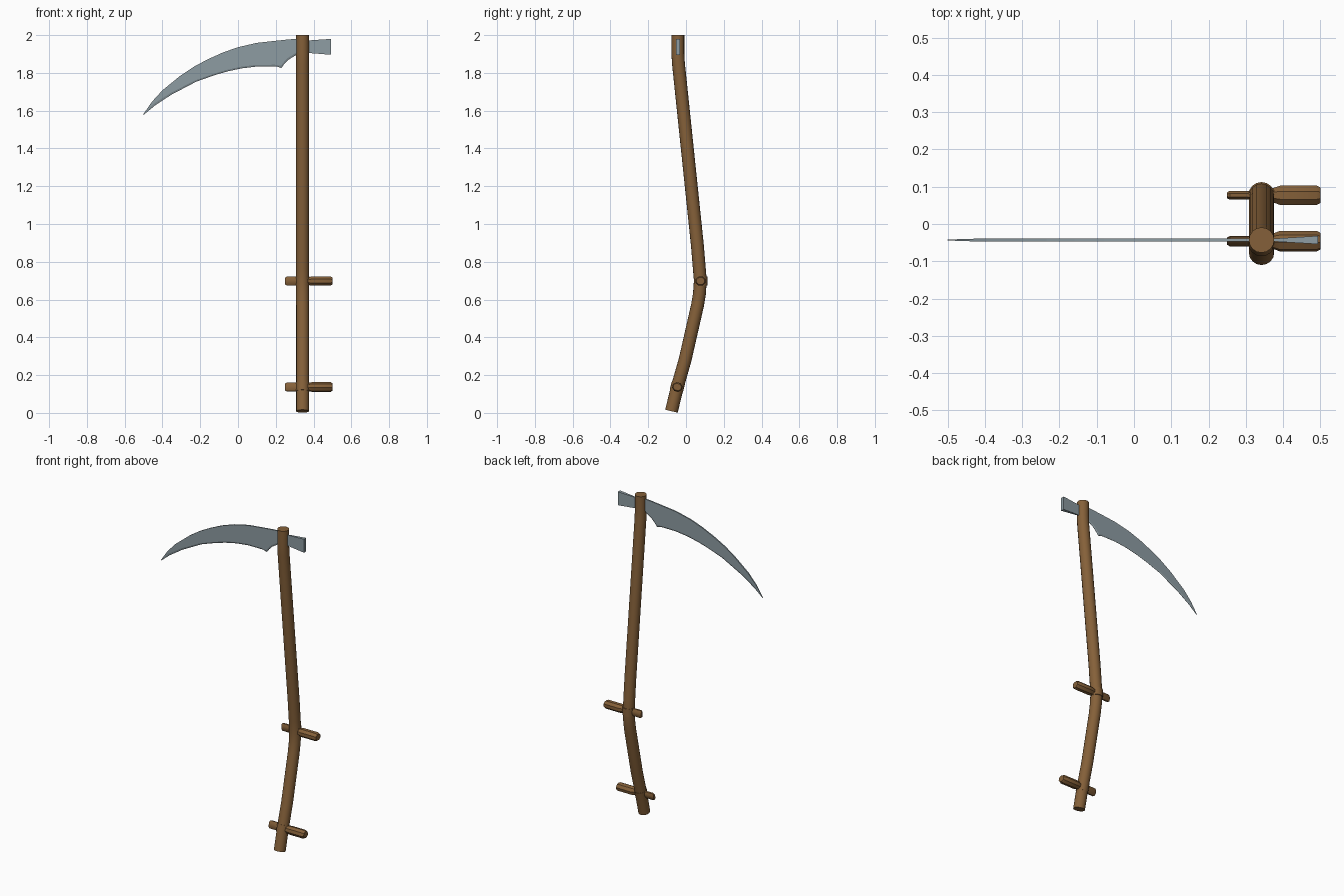
import bpy, bmesh, math
from mathutils import Vector

if "Cube" in bpy.data.objects:
    bpy.data.objects.remove(bpy.data.objects["Cube"])


def material(name, col):
    m = bpy.data.materials.new(name)
    m.diffuse_color = (*col, 1)
    m.use_nodes = True
    m.node_tree.nodes["Principled BSDF"].inputs["Base Color"].default_value = m.diffuse_color
    return m


wood = material("brown wood", (0.235, 0.118, 0.041))
steel = material("blue grey steel", (0.27, 0.335, 0.365))


def loft(name, rings, mat, smooth=None):
    """Skin a list of equal-length point rings and cap both ends."""
    bm = bmesh.new()
    vs = [[bm.verts.new(p) for p in r] for r in rings]
    n = len(rings[0])
    for a, b in zip(vs, vs[1:]):
        for i in range(n):
            j = (i + 1) % n
            bm.faces.new((a[i], a[j], b[j], b[i]))
    bm.faces.new(vs[0])
    bm.faces.new(vs[-1])
    bmesh.ops.recalc_face_normals(bm, faces=bm.faces)
    me = bpy.data.meshes.new(name)
    bm.to_mesh(me)
    bm.free()
    me.materials.append(mat)
    ob = bpy.data.objects.new(name, me)
    bpy.context.collection.objects.link(ob)
    if smooth:
        bpy.context.view_layer.objects.active = ob
        ob.select_set(True)
        bpy.ops.object.shade_smooth_by_angle(angle=math.radians(smooth))
        ob.select_set(False)
    return ob


SX = 0.342  # shaft position in x


def tube_rings(path, r, sides=16):
    """Circles square to a path given as (y, z) points."""
    pts = [Vector(p) for p in path]
    rings = []
    for i, p in enumerate(pts):
        t = (pts[min(i + 1, len(pts) - 1)] - pts[max(i - 1, 0)]).normalized()
        ring = []
        for k in range(sides):
            a = 2 * math.pi * k / sides
            c, s = r * math.cos(a), r * math.sin(a)
            ring.append((SX + c, p.x + s * t.y, p.y - s * t.x))
        rings.append(ring)
    return rings


# bent wooden shaft
shaft = [(-0.077, 0.009), (-0.046, 0.137), (-0.005, 0.28), (0.061, 0.57),
         (0.071, 0.63), (0.076, 0.70), (0.070, 0.77), (0.060, 0.89),
         (-0.040, 1.85), (-0.043, 1.90), (-0.043, 2.0)]
loft("shaft", tube_rings(shaft, 0.034), wood, 40)

# two crossways grips, each with a flat peg end and a collar round the shaft
STATIONS = [(0.25, 0.008, 0.018), (0.257, 0.012, 0.023), (0.33, 0.012, 0.023),
            (0.375, 0.020, 0.021), (0.392, 0.026, 0.024), (0.49, 0.026, 0.024),
            (0.50, 0.021, 0.018)]
for label, y, z, tilt in (("upper", 0.077, 0.698, 0.0), ("lower", -0.046, 0.137, 0.26)):
    ct, st = math.cos(tilt), math.sin(tilt)
    rings = []
    for x, hy, hz in STATIONS:
        ring = []
        for k in range(8):
            a = math.pi * (k + 0.5) / 4
            u, w = 1.08 * hy * math.cos(a), 1.08 * hz * math.sin(a)
            ring.append((x, y + u * ct + w * st, z - u * st + w * ct))
        rings.append(ring)
    loft(label + "_grip", rings, wood, 35)
    d = 0.024
    loft(label + "_collar",
         tube_rings([(y - d * st, z - d * ct), (y + d * st, z + d * ct)], 0.0355), wood, 40)

# curved blade: back edge and cutting edge points (x, z) with half thickness
BY = -0.043
blade = [((-0.500, 1.583), (-0.499, 1.578), 0.001),
         ((-0.455, 1.648), (-0.440, 1.627), 0.003),
         ((-0.400, 1.708), (-0.352, 1.685), 0.004),
         ((-0.304, 1.786), (-0.220, 1.754), 0.004),
         ((-0.235, 1.832), (-0.124, 1.788), 0.004),
         ((-0.160, 1.872), (-0.055, 1.808), 0.004),
         ((-0.080, 1.908), (0.020, 1.824), 0.004),
         ((0.000, 1.936), (0.103, 1.834), 0.004),
         ((0.100, 1.959), (0.204, 1.834), 0.004),
         ((0.200, 1.970), (0.230, 1.826), 0.004),
         ((0.240, 1.974), (0.244, 1.846), 0.004),
         ((0.265, 1.977), (0.265, 1.868), 0.004),
         ((0.310, 1.980), (0.310, 1.896), 0.004),
         ((0.345, 1.975), (0.345, 1.904), 0.004)]
rings = []
for top, low, h in blade:
    t, e = Vector(top), Vector(low)
    m = e.lerp(t, min(0.4, 0.012 / (t - e).length))  # start of the ground bevel
    rings.append([(t.x, BY - h, t.y), (m.x, BY - h, m.y), (e.x, BY - 0.0005, e.y),
                  (e.x, BY + 0.0005, e.y), (m.x, BY + h, m.y), (t.x, BY + h, t.y)])
loft("blade", rings, steel)

# wedge-shaped tang behind the shaft
loft("tang", [[(x, BY - h, a), (x, BY + h, a), (x, BY + h, b), (x, BY - h, b)]
              for x, h, a, b in ((0.335, 0.003, 1.972, 1.907), (0.378, 0.004, 1.972, 1.905),
                                 (0.493, 0.011, 1.980, 1.896))], steel)
